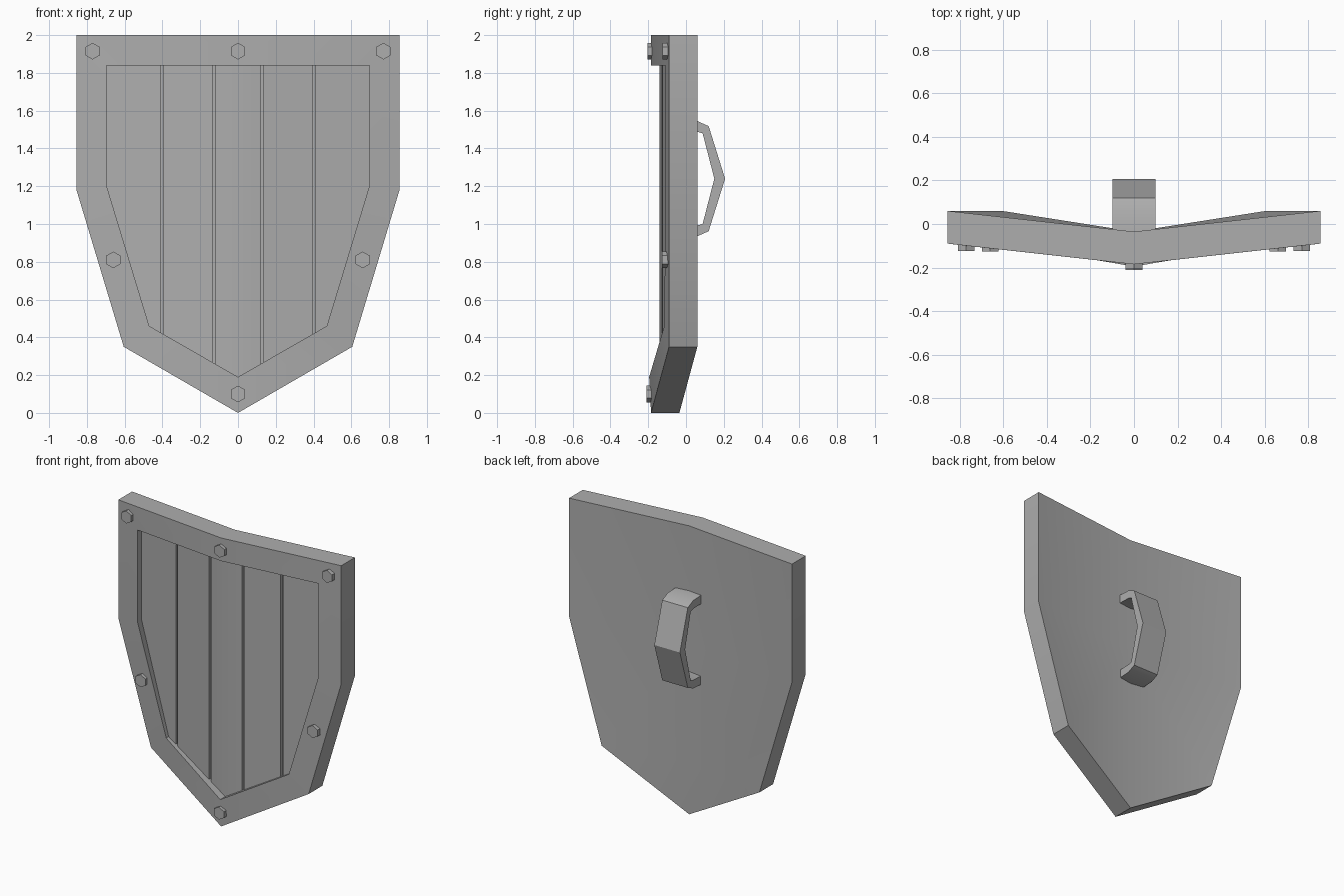
import bpy, bmesh, math
from mathutils import Matrix

if "Cube" in bpy.data.objects:
    bpy.data.objects.remove(bpy.data.objects["Cube"], do_unlink=True)

grey = bpy.data.materials.new("plain grey")
grey.use_nodes = True
grey.diffuse_color = (0.42, 0.42, 0.42, 1)
grey.node_tree.nodes["Principled BSDF"].inputs["Base Color"].default_value = (0.42, 0.42, 0.42, 1)


def finish(name, bm):
    """Weld, orient and add a bmesh to the scene."""
    bmesh.ops.remove_doubles(bm, verts=bm.verts, dist=0.0005)
    bmesh.ops.recalc_face_normals(bm, faces=bm.faces)
    mesh = bpy.data.meshes.new(name)
    bm.to_mesh(mesh)
    bm.free()
    mesh.materials.append(grey)
    ob = bpy.data.objects.new(name, mesh)
    bpy.context.collection.objects.link(ob)
    bpy.ops.object.select_all(action='DESELECT')
    ob.select_set(True)
    bpy.context.view_layer.objects.active = ob
    bpy.ops.object.shade_smooth_by_angle(angle=math.radians(30))
    return ob


def panel_y(x):
    """Front of the recessed planks, folded along the centre line."""
    return -0.14 + 0.11 * abs(x)


def panel_bottom(x):
    x = abs(x)
    if x <= 0.47:
        return 0.19 + 0.27 * x / 0.47
    return 0.46 + 0.74 * (x - 0.47) / 0.225


THICK, GROOVE = 0.15, 0.02

# Shield body: half outlines from top centre round to the tip, as (x, y, z)
outer = [(0, -0.185, 2), (0.855, -0.09, 2), (0.855, -0.09, 1.18),
         (0.605, -0.09, 0.35), (0, -0.185, 0)]
inner = [(0, -0.185, 1.84), (0.695, -0.108, 1.84), (0.695, -0.108, 1.2),
         (0.47, -0.115, 0.46), (0, -0.195, 0.19)]
floor = [(x, panel_y(x) + GROOVE, z) for x, y, z in inner]
back = [(x, y + THICK, z) for x, y, z in outer]
spine = [(0, back[0][1], z) for z in (1.18, 0.35)]

bm = bmesh.new()
for side in (1, -1):
    def face(*points):
        bm.faces.new([bm.verts.new((side * x, y, z)) for x, y, z in points])

    # Raised rim, recess wall and outer edge
    for a, b in ((back, outer), (outer, inner), (inner, floor)):
        for i in range(4):
            face(a[i], a[i + 1], b[i + 1], b[i])
    face(*floor)
    face(back[0], back[1], back[2], spine[0])
    face(spine[0], back[2], back[3], spine[1])
    face(spine[1], back[3], back[4])
finish("shield_body", bm)

# Planks with narrow grooves between them
planks = {
    "plank_far_right": (-0.695, -0.47, -0.41),
    "plank_right": (-0.395, -0.135),
    "plank_centre": (-0.12, 0, 0.12),
    "plank_left": (0.135, 0.395),
    "plank_far_left": (0.41, 0.47, 0.695),
}
for name, xs in planks.items():
    bm = bmesh.new()
    columns = [[bm.verts.new((x, panel_y(x), z)) for z in (1.84, panel_bottom(x))] for x in xs]
    for a, b in zip(columns, columns[1:]):
        bm.faces.new((a[0], a[1], b[1], b[0]))
    front = bm.faces[:]
    copy = bmesh.ops.duplicate(bm, geom=front)["geom"]
    rear = [v for v in copy if isinstance(v, bmesh.types.BMVert)]
    bmesh.ops.translate(bm, verts=rear, vec=(0, GROOVE + 0.01, 0))
    bmesh.ops.bridge_loops(bm, edges=[e for e in bm.edges if e.is_boundary])
    finish(name, bm)

# Hexagonal bolts on the rim: x, front y, z
bolts = {
    "bolt_top_right": (-0.77, -0.125, 1.915),
    "bolt_top_centre": (0, -0.205, 1.915),
    "bolt_top_left": (0.77, -0.125, 1.915),
    "bolt_side_right": (-0.66, -0.127, 0.81),
    "bolt_side_left": (0.66, -0.127, 0.81),
    "bolt_tip": (0, -0.21, 0.1),
}
for name, (x, y, z) in bolts.items():
    bm = bmesh.new()
    depth = 0.05
    bmesh.ops.create_cone(bm, cap_ends=True, segments=6, radius1=0.044, radius2=0.044, depth=depth)
    bmesh.ops.transform(bm, matrix=Matrix.Translation((x, y + depth / 2, z))
                        @ Matrix.Rotation(math.pi / 2, 4, 'X'), verts=bm.verts)
    # Point a corner straight up
    if max(v.co.z for v in bm.verts) - z < 0.043:
        bmesh.ops.rotate(bm, cent=(x, y, z), verts=bm.verts,
                         matrix=Matrix.Rotation(math.pi / 6, 3, 'Y'))
    finish(name, bm)

# Grip on the back: upper half profile as (y, height from the middle)
MID, HALF = 1.24, 0.098
outside = [(-0.04, 0.31), (0.06, 0.305), (0.12, 0.278), (0.207, 0)]
inside = [(-0.04, 0.25), (0.06, 0.248), (0.088, 0.24), (0.15, 0)]


def both_ends(half):
    return half + [(y, -h) for y, h in half[-2::-1]]


loops = both_ends(outside), both_ends(inside)
bm = bmesh.new()
for i in range(len(loops[0]) - 1):
    quad = [loops[0][i], loops[0][i + 1], loops[1][i + 1], loops[1][i]]
    for x in (-HALF, HALF):
        bm.faces.new([bm.verts.new((x, y, MID + h)) for y, h in quad])
    for (y1, h1), (y2, h2) in (quad[:2], quad[2:]):
        bm.faces.new([bm.verts.new(p) for p in (
            (-HALF, y1, MID + h1), (HALF, y1, MID + h1),
            (HALF, y2, MID + h2), (-HALF, y2, MID + h2))])
finish("grip", bm)
